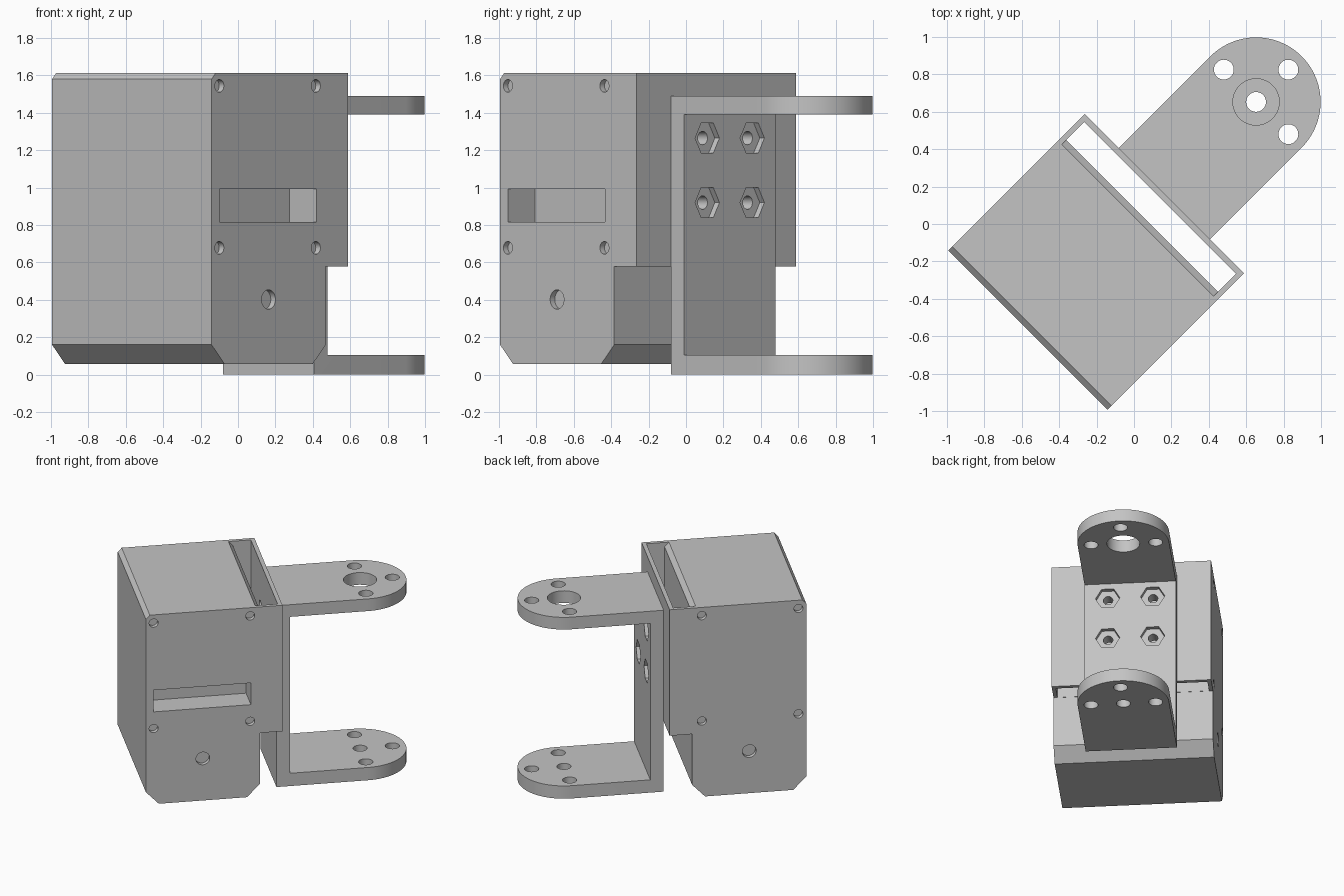
import bpy, bmesh
from math import sin, cos, pi, radians

cube = bpy.data.objects.get("Cube")
if cube:
    bpy.data.objects.remove(cube, do_unlink=True)

grey = bpy.data.materials.new("plain grey")
grey.use_nodes = True
grey.diffuse_color = (0.55, 0.55, 0.55, 1)
grey.node_tree.nodes["Principled BSDF"].inputs["Base Color"].default_value = (0.55, 0.55, 0.55, 1)

TURN = radians(45)      # the whole assembly stands diagonally
HALF = 0.603            # half width of the housing
ARM = 0.345             # half width of the bracket
PIVOT = 0.923           # bracket pivot distance
AXES = {"x": lambda a, b, t: (t, a, b),
        "y": lambda a, b, t: (a, t, b),
        "z": lambda a, b, t: (a, b, t)}


def prism(name, outline, axis, lo, hi):
    """Extrude a 2D outline along one axis of the turned frame."""
    place = AXES[axis]
    bm = bmesh.new()
    ends = [[bm.verts.new(place(a, b, t)) for a, b in outline] for t in (lo, hi)]
    bm.faces.new(ends[0])
    bm.faces.new(ends[1])
    n = len(outline)
    for i in range(n):
        j = (i + 1) % n
        bm.faces.new((ends[0][i], ends[0][j], ends[1][j], ends[1][i]))
    bmesh.ops.recalc_face_normals(bm, faces=bm.faces)
    mesh = bpy.data.meshes.new(name)
    bm.to_mesh(mesh)
    bm.free()
    mesh.materials.append(grey)
    obj = bpy.data.objects.new(name, mesh)
    obj.rotation_euler.z = TURN
    bpy.context.collection.objects.link(obj)
    return obj


def ring(a, b, r, n=40):
    return [(a + r * cos(2 * pi * i / n), b + r * sin(2 * pi * i / n)) for i in range(n)]


def rect(a0, a1, b0, b1):
    return [(a0, b0), (a1, b0), (a1, b1), (a0, b1)]


def combine(target, cutter, operation="DIFFERENCE"):
    """Apply a boolean and remove its helper."""
    cutter.hide_render = True
    mod = target.modifiers.new("cut", "BOOLEAN")
    mod.operation = operation
    mod.solver = "EXACT"
    mod.object = cutter
    bpy.context.view_layer.objects.active = target
    bpy.ops.object.modifier_apply(modifier=mod.name)
    bpy.data.objects.remove(cutter, do_unlink=True)


def cut(target, outline, axis, lo, hi):
    combine(target, prism("cutter", outline, axis, lo, hi))


# Motor housing with chamfered foot and overhanging rear cover
housing = prism("motor_housing", [
    (-0.803, 0.16), (-0.705, 0.057), (-0.038, 0.057), (0.06, 0.16), (0.06, 0.577),
    (0.23, 0.577), (0.23, 1.612), (-0.773, 1.612), (-0.803, 1.58)], "y", -HALF, HALF)

# Cable shaft behind the motor, open at both ends
cut(housing, [(0.062, 0.5), (0.198, 0.5), (0.198, 1.7), (-0.06, 1.7), (0.028, 1.612), (0.062, 1.578)],
    "y", -0.573, 0.573)

# Connector slot on the right side
cut(housing, rect(-0.744, -0.009, 0.815, 0.993), "y", -0.7, -HALF + 0.205)

# Shallow screw and axle recesses on both sides
for side in (-1, 1):
    lo, hi = sorted((side * 0.7, side * (HALF - 0.035)))
    for x in (-0.744, -0.014):
        for z in (0.678, 1.544):
            cut(housing, ring(x, z, 0.034), "y", lo, hi)
    cut(housing, ring(-0.372, 0.402, 0.052), "y", lo, hi)

# C-shaped bracket with rounded arm ends
bracket = prism("bracket", [
    (0.23, 0), (1.5, 0), (1.5, 0.105), (0.331, 0.105), (0.331, 1.39),
    (1.5, 1.39), (1.5, 1.49), (0.23, 1.49)], "y", -0.5, 0.5)
steps = 48
plan = [(0.1, -ARM)] + [(PIVOT + ARM * sin(pi * i / steps), -ARM * cos(pi * i / steps))
                        for i in range(steps + 1)] + [(0.1, ARM)]
combine(bracket, prism("plan", plan, "z", -0.2, 1.7), "INTERSECT")

# Pivot holes: wide in the upper arm, narrow in the lower arm
cut(bracket, ring(PIVOT, 0, 0.124, 64), "z", 1.3, 1.6)
cut(bracket, ring(PIVOT, 0, 0.053), "z", -0.1, 0.2)
for x, y in ((0.244, 0), (0, 0.244), (0, -0.244)):
    cut(bracket, ring(PIVOT + x, y, 0.053), "z", -0.1, 1.6)

# Bolt holes through bracket and cover, with hexagonal nut pockets
for y in (-0.17, 0.17):
    for z in (0.92, 1.265):
        cut(bracket, ring(y, z, 0.092, 6), "x", 0.296, 0.4)
        cut(bracket, ring(y, z, 0.036), "x", 0.15, 0.4)
        cut(housing, ring(y, z, 0.036), "x", 0.13, 0.3)

# Smooth the round walls and keep crisp edges
bpy.ops.object.select_all(action="DESELECT")
for obj in (housing, bracket):
    obj.select_set(True)
bpy.context.view_layer.objects.active = housing
bpy.ops.object.shade_smooth_by_angle(angle=radians(30))
